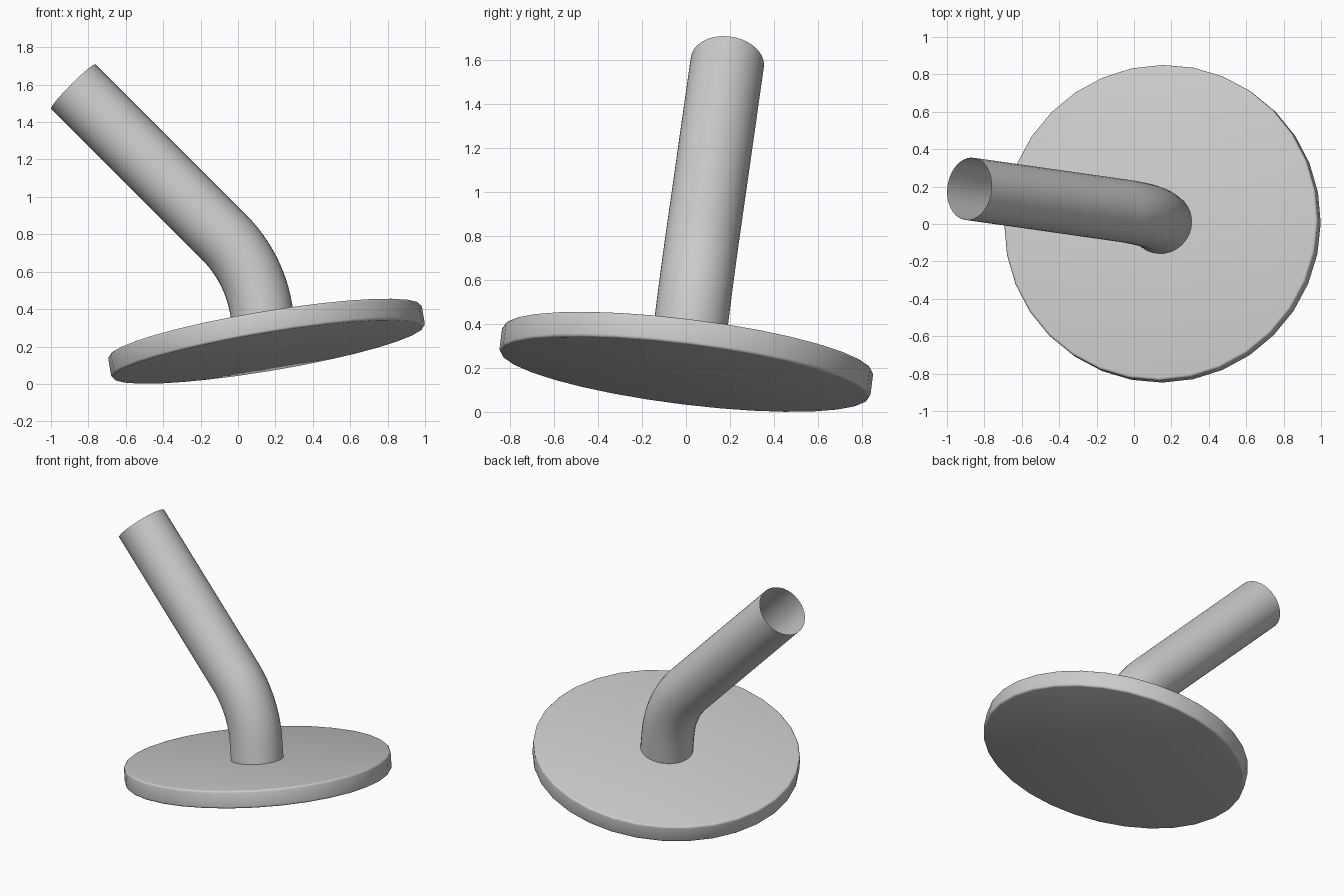
import bpy
from mathutils import Vector, Quaternion
from math import radians, tan

if "Cube" in bpy.data.objects:
    bpy.data.objects.remove(bpy.data.objects["Cube"])

axis = Vector((-0.163, 0.122, 0.979)).normalized()   # tilt of the plate
R, THICK, TUBE_R = 0.85, 0.117, 0.168
bottom = Vector((0.162, -0.006, 0.171))
top = bottom + axis * THICK

# Round base plate with softened rims
bpy.ops.mesh.primitive_cylinder_add(vertices=32, radius=R, depth=THICK)
plate = bpy.context.object
plate.name = "base_plate"
plate.location = (bottom + top) / 2
plate.rotation_mode = 'QUATERNION'
plate.rotation_quaternion = Vector((0, 0, 1)).rotation_difference(axis)
bevel = plate.modifiers.new("rim_bevel", 'BEVEL')
bevel.width = 0.014
bevel.segments = 3
bevel.limit_method = 'ANGLE'
bevel.angle_limit = radians(40)
bpy.ops.object.modifier_apply(modifier=bevel.name)
bpy.ops.object.shade_smooth_by_angle(angle=radians(40))

# Bent tube path: short stem, circular bend, straight arm
end = Vector((-0.88, 0.188, 1.59))
corner = top + axis * 0.345
arm = (end - corner).normalized()
angle = axis.angle(arm)
setback = 0.23
bend_radius = setback / tan(angle / 2)
hinge = axis.cross(arm).normalized()
start = corner - axis * setback
centre = start + hinge.cross(axis) * bend_radius
STEPS = 12
path = [top - axis * 0.01]
path += [centre + Quaternion(hinge, angle * i / STEPS) @ (start - centre)
         for i in range(STEPS + 1)]
path.append(end)

# Open-ended tube swept along the path
curve = bpy.data.curves.new("bent_tube", 'CURVE')
curve.dimensions = '3D'
curve.bevel_depth = TUBE_R
curve.bevel_resolution = 14
curve.use_fill_caps = False
spline = curve.splines.new('POLY')
spline.points.add(len(path) - 1)
for point, co in zip(spline.points, path):
    point.co = (*co, 1)
spline.use_smooth = True
tube = bpy.data.objects.new("bent_tube", curve)
bpy.context.collection.objects.link(tube)
